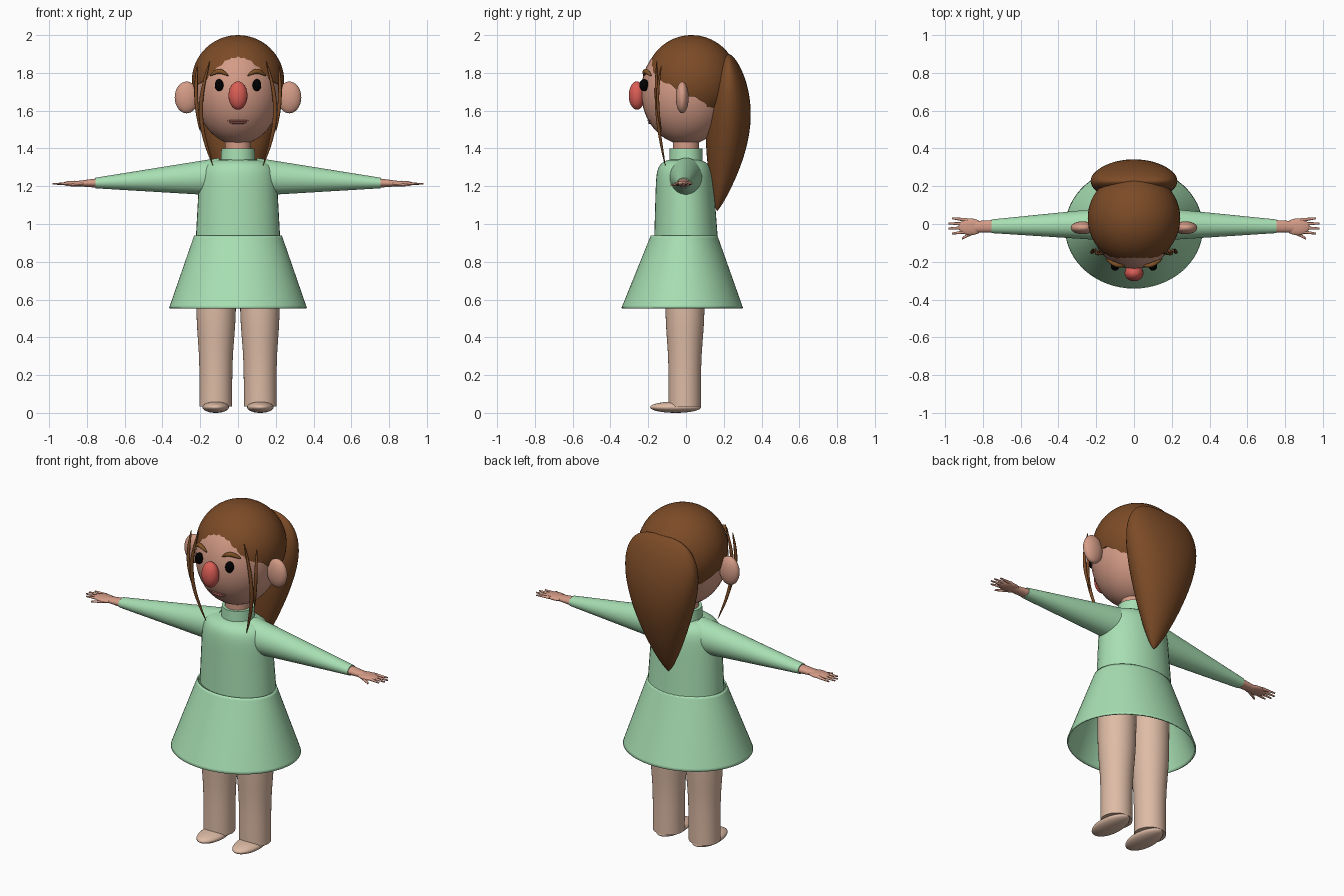
import bpy, bmesh, math
from mathutils import Vector

default_cube = bpy.data.objects.get("Cube")
if default_cube:
    bpy.data.objects.remove(default_cube, do_unlink=True)


def material(name, *rgb):
    mat = bpy.data.materials.new(name)
    mat.use_nodes = True
    mat.diffuse_color = (*rgb, 1)
    shader = mat.node_tree.nodes["Principled BSDF"]
    shader.inputs["Base Color"].default_value = (*rgb, 1)
    return mat


hair = material("brown hair", 0.2, 0.07, 0.02)
brow = material("light brown brow", 0.23, 0.09, 0.02)
skin = material("skin", 0.66, 0.33, 0.24)
dress = material("mint green", 0.39, 0.74, 0.45)
tights = material("beige tights", 0.73, 0.5, 0.38)
red = material("nose red", 0.7, 0.11, 0.09)
pink = material("lip pink", 0.55, 0.17, 0.14)
black = material("eye black", 0, 0, 0)


def finish(bm, name, mat):
    """Turn a bmesh into a named, smooth shaded object."""
    bmesh.ops.recalc_face_normals(bm, faces=bm.faces)
    mesh = bpy.data.meshes.new(name)
    bm.to_mesh(mesh)
    bm.free()
    mesh.materials.append(mat)
    obj = bpy.data.objects.new(name, mesh)
    bpy.context.collection.objects.link(obj)
    bpy.ops.object.select_all(action="DESELECT")
    obj.select_set(True)
    bpy.context.view_layer.objects.active = obj
    bpy.ops.object.shade_smooth_by_angle(angle=math.radians(50))
    return obj


def ellipsoid(name, mat, centre, radii):
    bm = bmesh.new()
    bmesh.ops.create_uvsphere(bm, u_segments=32, v_segments=20, radius=1)
    bmesh.ops.scale(bm, vec=radii, verts=bm.verts)
    bmesh.ops.translate(bm, vec=centre, verts=bm.verts)
    return finish(bm, name, mat)


def join_rows(bm, rows):
    for low, high in zip(rows, rows[1:]):
        for j in range(len(low)):
            bm.faces.new((low[j - 1], low[j], high[j], high[j - 1]))


def arch(t, power=1.0):
    """Zero at both ends, one in the middle."""
    return max(math.sin(math.pi * t), 0) ** power


def constant(t):
    return 1, 1


def pointed(t):
    return arch(t, 0.5), arch(t, 0.5)


def sweep(name, mat, start, end, size_start, size_end, shape=constant,
          bend=(0, 0, 0), across="xy", steps=1, sides=40, closed=True):
    """Elliptical tube from start to end, scaled by shape and bowed by bend."""
    bm = bmesh.new()
    u_axis, v_axis = (Vector((c == "x", c == "y", c == "z")) for c in across)
    rows = []
    for i in range(steps + 1):
        t = (1 - math.cos(math.pi * i / steps)) / 2
        centre = Vector(start).lerp(Vector(end), t) + Vector(bend) * arch(t)
        size = Vector(size_start).lerp(Vector(size_end), t)
        u, v = (max(s * f, 0.001) for s, f in zip(size, shape(t)))
        angles = [math.tau * j / sides for j in range(sides)]
        rows.append([bm.verts.new(centre + u_axis * u * math.cos(a) + v_axis * v * math.sin(a))
                     for a in angles])
    join_rows(bm, rows)
    if closed:
        bm.faces.new(rows[0])
        bm.faces.new(rows[-1])
    return finish(bm, name, mat)


# Head, neck and the middle of the face
ellipsoid("head", skin, (0, 0, 1.7), (0.226, 0.238, 0.28))
sweep("neck", skin, (0, 0, 1.3), (0, 0, 1.5), (0.07, 0.07), (0.07, 0.07))
ellipsoid("nose", red, (0, -0.26, 1.68), (0.05, 0.043, 0.075))
ellipsoid("upper_lip", pink, (0, -0.188, 1.547), (0.055, 0.016, 0.006))
ellipsoid("lower_lip", pink, (0, -0.185, 1.535), (0.045, 0.016, 0.006))


# Hair cap: a dome cut along a wavy hairline that drops towards the nape
def hair_cap(centre, radius, sides=96, steps=18):
    bm = bmesh.new()
    rows = [[] for _ in range(steps + 2)]
    for j in range(sides):
        a = math.tau * j / sides
        back = math.sin(a)
        height = -0.08 - back * 0.12 + 0.06 * max(-back, 0) ** 8
        height += 0.007 * math.sin(9 * a) + 0.004 * math.sin(23 * a)
        limit = math.acos(height / radius)
        for i, row in enumerate(rows):
            tilt = limit * min(i + 0.2, steps) / steps
            reach = radius if i <= steps else radius * 0.85
            flat = math.sin(tilt)
            row.append(bm.verts.new(centre + reach * Vector(
                (flat * math.cos(a), flat * back, math.cos(tilt)))))
    join_rows(bm, rows)
    bm.faces.new(rows[0])
    finish(bm, "hair_cap", hair)


hair_cap(Vector((0, 0.03, 1.755)), 0.245)


# Ponytail: a teardrop, full near the top and pointed at the bottom
def teardrop(t):
    return arch(t ** 2.5, 0.3), arch(t ** 1.27, 0.6)


sweep("ponytail", hair, (0, 0.165, 1.07), (0, 0.225, 1.9), (0.23, 0.118), (0.23, 0.118),
      teardrop, bend=(0, 0.025, 0), steps=32, sides=48)


# Dress: collar, torso with rounded shoulders, open skirt
def shoulders(t):
    rounding = max(1 - t ** 12, 0) ** 0.3
    return rounding, rounding


sweep("collar", dress, (0, 0, 1.3), (0, 0, 1.4), (0.094, 0.09), (0.088, 0.086))
sweep("torso", dress, (0, 0, 0.93), (0, -0.01, 1.345), (0.223, 0.168), (0.2, 0.146),
      shoulders, steps=24)
skirt = sweep("skirt", dress, (0, -0.02, 0.555), (0, -0.01, 0.94), (0.365, 0.322),
              (0.232, 0.176), steps=8, sides=64, closed=False)
skirt.modifiers.new("thickness", "SOLIDIFY").thickness = 0.008


# Legs widen gently above the knee
def thigh(t):
    width = 1 + 0.1 * math.tanh(6 * t - 3)
    return width, width


for label, s in (("left_", 1), ("right_", -1)):
    # Eye, ear and arched eyebrow
    ellipsoid(label + "eye", black, (s * 0.1, -0.222, 1.735), (0.023, 0.025, 0.032))
    ellipsoid(label + "ear", skin, (s * 0.272, -0.02, 1.67), (0.063, 0.034, 0.084))
    sweep(label + "eyebrow", brow, (s * 0.05, -0.222, 1.785), (s * 0.15, -0.185, 1.785),
          (0.013, 0.013), (0.013, 0.013), pointed, bend=(0, -0.01, 0.023),
          across="yz", steps=14, sides=12)

    # Loose strands framing the face
    sweep(label + "long_strand", hair, (s * 0.133, -0.11, 1.31), (s * 0.15, -0.155, 1.86),
          (0.011, 0.009), (0.011, 0.009), pointed, bend=(s * 0.055, -0.02, 0),
          steps=20, sides=12)
    sweep(label + "short_strand", hair, (s * 0.2, -0.13, 1.49), (s * 0.215, -0.13, 1.84),
          (0.01, 0.008), (0.01, 0.008), pointed, bend=(s * 0.014, -0.02, 0),
          steps=16, sides=12)

    # Tapered sleeve, wrist and palm
    sweep(label + "sleeve", dress, (s * 0.1, 0, 1.25), (s * 0.755, -0.012, 1.217),
          (0.09, 0.1), (0.036, 0.028), across="yz", steps=8)
    sweep(label + "wrist", skin, (s * 0.74, -0.012, 1.217), (s * 0.85, -0.015, 1.214),
          (0.033, 0.025), (0.03, 0.014), across="yz", sides=20)
    ellipsoid(label + "palm", skin, (s * 0.865, -0.015, 1.214), (0.065, 0.044, 0.015))

    # Four fanned fingers and a thumb
    for k in range(4):
        spread = 1.5 - k
        tip = 0.985 - 0.01 * abs(spread) ** 2
        sweep(f"{label}finger_{k + 1}", skin, (s * 0.88, spread * 0.02 - 0.01, 1.215),
              (s * tip, spread * 0.027 - 0.01, 1.212), (0.011, 0.009), (0.005, 0.004),
              across="yz", sides=10)
    sweep(label + "thumb", skin, (s * 0.83, -0.03, 1.21), (s * 0.91, -0.077, 1.205),
          (0.015, 0.01), (0.006, 0.005), across="yz", sides=10)

    # Leg and flat foot
    sweep(label + "leg", tights, (s * 0.118, -0.007, 0.035), (s * 0.115, -0.005, 0.75),
          (0.096, 0.095), (0.096, 0.095), thigh, steps=16)
    ellipsoid(label + "foot", tights, (s * 0.118, -0.055, 0.03), (0.07, 0.135, 0.03))
